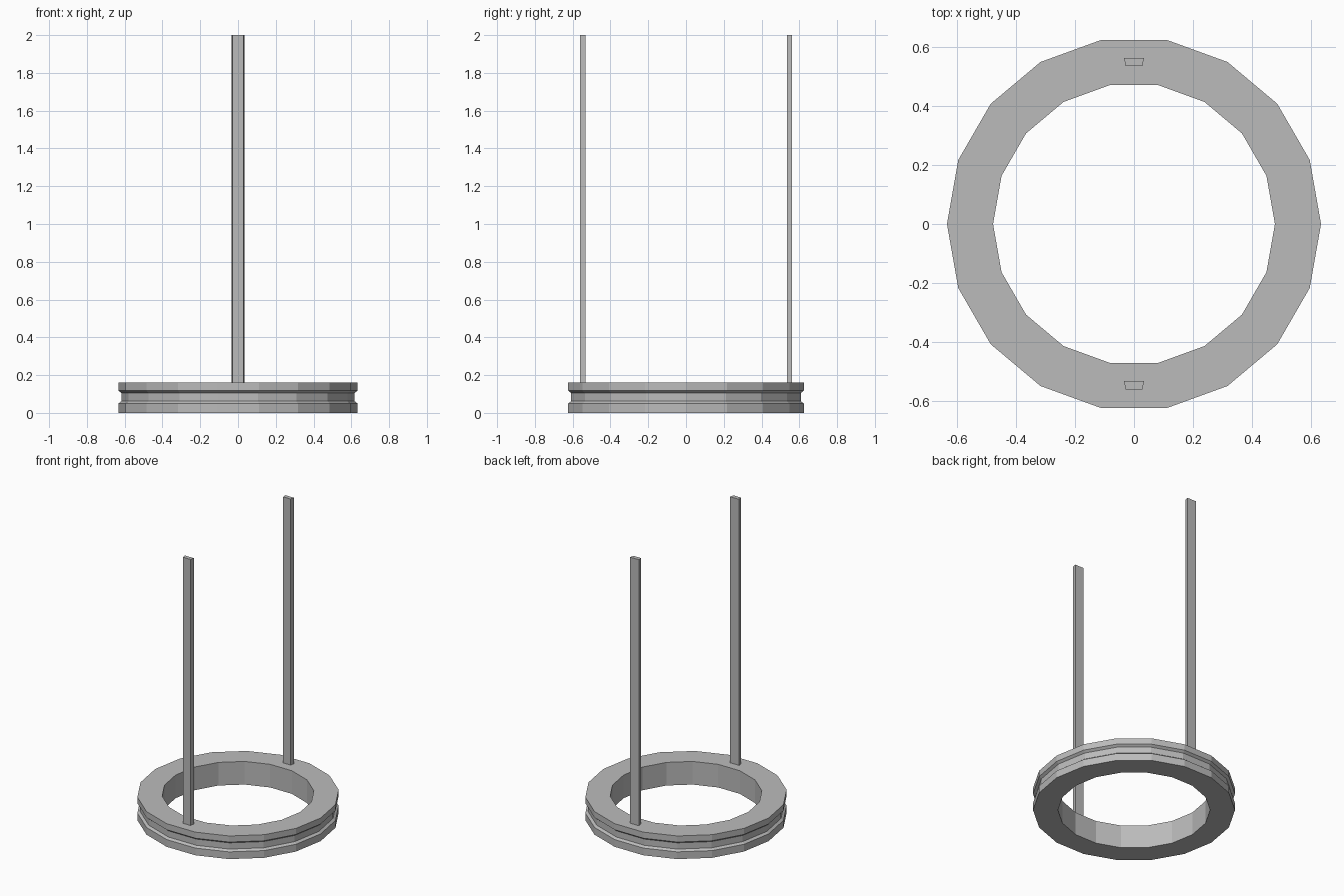
import bpy, bmesh
from math import cos, sin, tau

cube = bpy.data.objects.get("Cube")
if cube:
    bpy.data.objects.remove(cube, do_unlink=True)

SIDES = 18
RING_TOP = 0.16
POST_TOP = 2.0

grey = bpy.data.materials.new("plain grey")
grey.use_nodes = True
colour = (0.5, 0.5, 0.5, 1)
grey.diffuse_color = colour
grey.node_tree.nodes["Principled BSDF"].inputs["Base Color"].default_value = colour


def finish(name, bm):
    bmesh.ops.recalc_face_normals(bm, faces=bm.faces)
    mesh = bpy.data.meshes.new(name)
    bm.to_mesh(mesh)
    bm.free()
    mesh.materials.append(grey)
    obj = bpy.data.objects.new(name, mesh)
    bpy.context.collection.objects.link(obj)
    return obj


def lathe(name, profile):
    """Sweep a closed (radius, z) outline around the z axis."""
    bm = bmesh.new()
    loops = [[bm.verts.new((r * cos(tau * i / SIDES), r * sin(tau * i / SIDES), z))
              for r, z in profile] for i in range(SIDES)]
    n = len(profile)
    for i in range(SIDES):
        a, b = loops[i], loops[(i + 1) % SIDES]
        for j in range(n):
            k = (j + 1) % n
            bm.faces.new((a[j], b[j], b[k], a[k]))
    return finish(name, bm)


def post(name, y):
    """Upright bar with a trapezoid section, wider towards the back."""
    bm = bmesh.new()
    section = [(-0.028, -0.014), (0.028, -0.014), (0.034, 0.014), (-0.034, 0.014)]
    base = bm.faces.new([bm.verts.new((px, y + py, RING_TOP)) for px, py in section])
    top = bmesh.ops.extrude_face_region(bm, geom=[base], use_keep_orig=True)
    for v in top["geom"]:
        if isinstance(v, bmesh.types.BMVert):
            v.co.z = POST_TOP
    return finish(name, bm)


# Base ring with a groove around its outer wall
lathe("base_ring", [(0.477, 0), (0.633, 0), (0.633, 0.05), (0.617, 0.062),
                    (0.617, 0.105), (0.633, 0.118), (0.633, RING_TOP), (0.477, RING_TOP)])

# Two tall uprights
post("front_post", -0.546)
post("back_post", 0.548)
